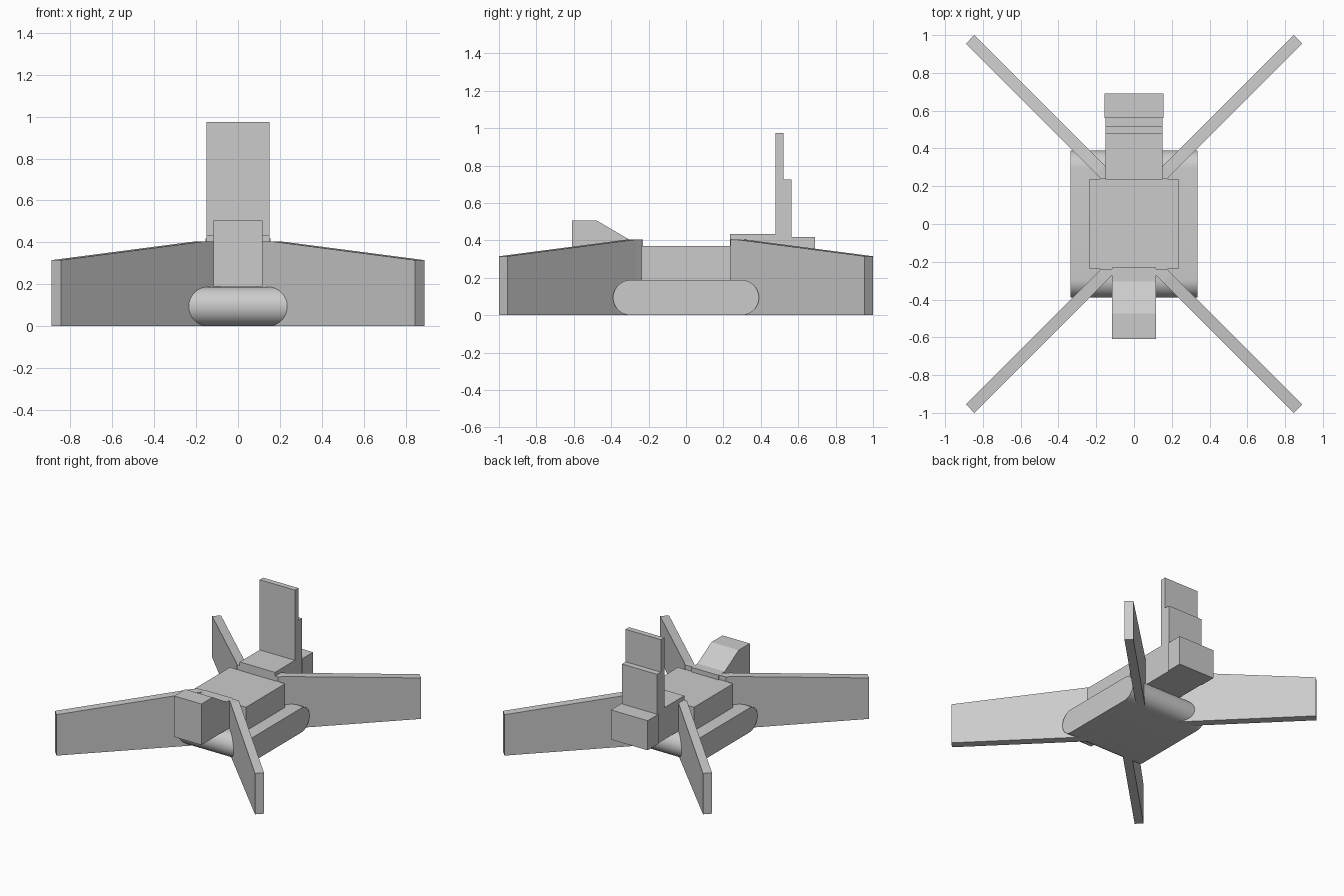
import bpy, bmesh, math

cube = bpy.data.objects.get("Cube")
if cube:
    bpy.data.objects.remove(cube, do_unlink=True)

# Single plain grey
grey = bpy.data.materials.new("plain_grey")
grey.use_nodes = True
COLOUR = (0.6, 0.6, 0.6, 1)
grey.diffuse_color = COLOUR
for node in grey.node_tree.nodes:
    if node.type == 'BSDF_PRINCIPLED':
        node.inputs["Base Color"].default_value = COLOUR


def loft(name, sections):
    """Join matching rings of points into a closed solid."""
    bm = bmesh.new()
    rings = [[bm.verts.new(p) for p in s] for s in sections]
    n = len(rings[0])
    for a, b in zip(rings, rings[1:]):
        for i in range(n):
            j = (i + 1) % n
            bm.faces.new((a[i], a[j], b[j], b[i]))
    bm.faces.new(rings[0])
    bm.faces.new(rings[-1])
    bmesh.ops.recalc_face_normals(bm, faces=bm.faces)
    mesh = bpy.data.meshes.new(name)
    bm.to_mesh(mesh)
    bm.free()
    mesh.materials.append(grey)
    obj = bpy.data.objects.new(name, mesh)
    bpy.context.collection.objects.link(obj)
    return obj


def side_prism(name, half_width, profile):
    """Extrude a (y, z) side profile across x."""
    return loft(name, [[(x, y, z) for y, z in profile]
                       for x in (-half_width, half_width)])


# Rounded lower pod: stadium profile across the width
R, REACH, STEPS = 0.094, 0.39, 24
pod_profile = []
for side, start in ((1, -math.pi / 2), (-1, math.pi / 2)):
    for i in range(STEPS + 1):
        a = start + math.pi * i / STEPS
        pod_profile.append((side * (REACH - R) + R * math.cos(a), R + R * math.sin(a)))
pod = side_prism("lower_pod", 0.335, pod_profile)
bpy.context.view_layer.objects.active = pod
pod.select_set(True)
bpy.ops.object.shade_smooth_by_angle(angle=math.radians(30))
pod.select_set(False)

# Central body box
side_prism("body", 0.235, [(-0.238, 0.1), (0.238, 0.1), (0.238, 0.37), (-0.238, 0.37)])

# Wedge-backed nose
side_prism("nose", 0.116, [(-0.61, 0.19), (-0.23, 0.19), (-0.23, 0.405),
                           (-0.305, 0.405), (-0.475, 0.505), (-0.61, 0.505)])

# Tail: deck, tall fin, stepped backing and rear block
side_prism("tail_deck_and_fin", 0.15,
           [(0.235, 0.19), (0.565, 0.19), (0.565, 0.725), (0.52, 0.725),
            (0.52, 0.975), (0.478, 0.975), (0.478, 0.435), (0.235, 0.435)])
side_prism("tail_block", 0.156, [(0.56, 0.19), (0.69, 0.19), (0.69, 0.418), (0.56, 0.418)])

# Four diagonal wings: outer corner, inner corner and top height at each station
STATIONS = [((0.085, 0.238), (0.175, 0.238), 0.405),
            ((0.155, 0.31), (0.2, 0.265), 0.405),
            ((0.845, 1.0), (0.89, 0.955), 0.315)]
for sx, side in ((1, "left"), (-1, "right")):
    for sy, end in ((-1, "front"), (1, "back")):
        sections = []
        for (ox, oy), (ix, iy), top in STATIONS:
            o, i = (sx * ox, sy * oy), (sx * ix, sy * iy)
            sections.append([(*o, 0), (*i, 0), (*i, top), (*o, top)])
        loft(f"{end}_{side}_wing", sections)
